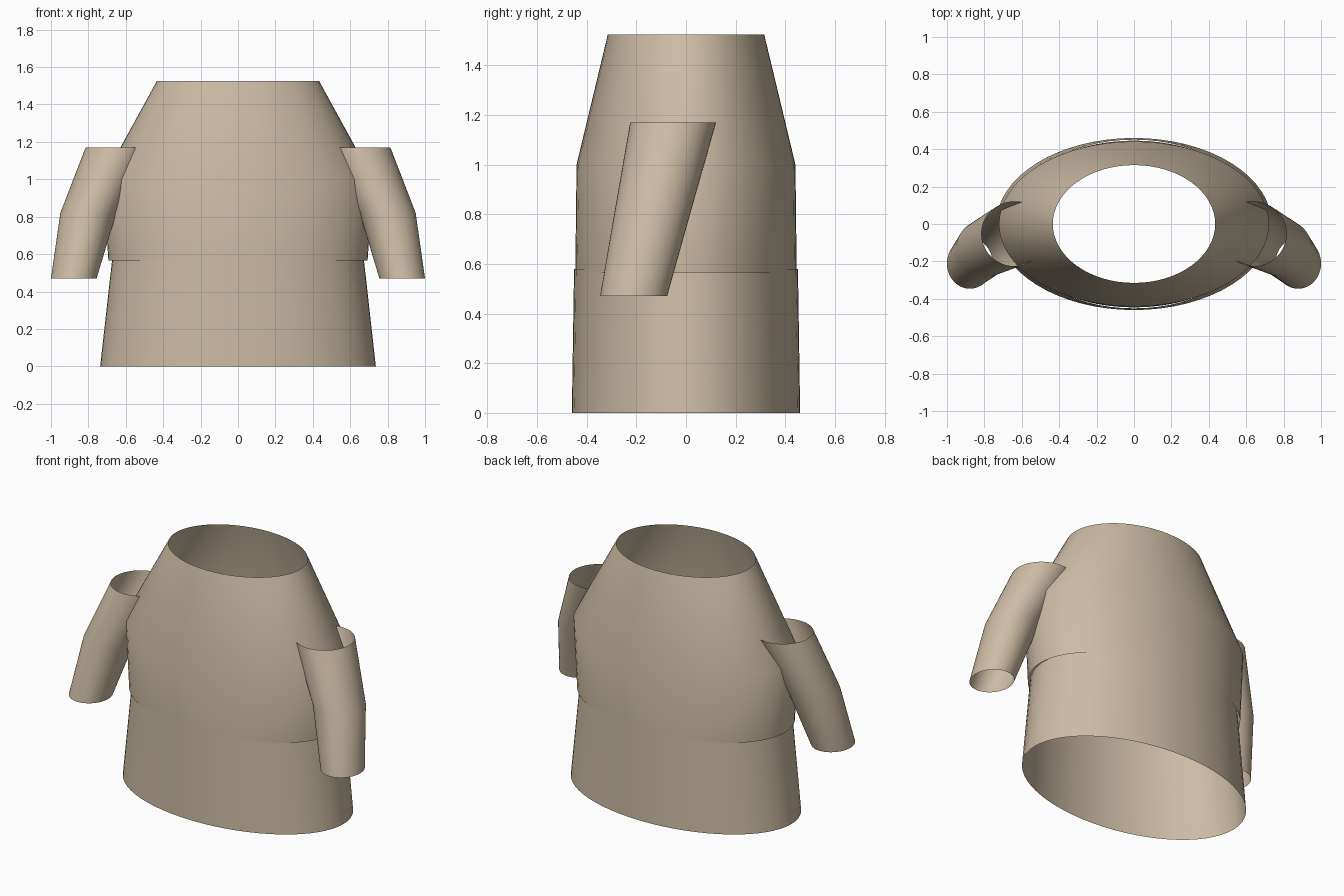
import bpy, bmesh
from math import sin, cos, tau, radians

if "Cube" in bpy.data.objects:
    bpy.data.objects.remove(bpy.data.objects["Cube"])

cloth = bpy.data.materials.new("tan_cloth")
cloth.diffuse_color = (0.60, 0.50, 0.37, 1)
cloth.use_nodes = True
cloth.node_tree.nodes["Principled BSDF"].inputs["Base Color"].default_value = cloth.diffuse_color


def tube(name, rings, sides=48):
    """Open tube lofted through ellipses (cx, cy, z, rx, ry)."""
    bm = bmesh.new()
    loops = [[bm.verts.new((cx + rx * cos(tau * i / sides),
                            cy + ry * sin(tau * i / sides), z))
              for i in range(sides)] for cx, cy, z, rx, ry in rings]
    for lo, hi in zip(loops, loops[1:]):
        for i in range(sides):
            j = (i + 1) % sides
            bm.faces.new((lo[i], lo[j], hi[j], hi[i]))
    mesh = bpy.data.meshes.new(name)
    bm.to_mesh(mesh)
    bm.free()
    mesh.materials.append(cloth)
    obj = bpy.data.objects.new(name, mesh)
    bpy.context.collection.objects.link(obj)
    bpy.ops.object.select_all(action='DESELECT')
    obj.select_set(True)
    bpy.context.view_layer.objects.active = obj
    bpy.ops.object.shade_smooth_by_angle(angle=radians(40))
    return obj


# Upper garment, narrowing to the open neck
tube("upper_body", [(0, 0, 0.565, 0.693, 0.446),
                    (0, 0, 1.00, 0.722, 0.441),
                    (0, 0, 1.525, 0.434, 0.315)], 64)

# Skirt, tucked against the upper garment
tube("skirt", [(0, 0, 0, 0.737, 0.46),
               (0, 0, 0.58, 0.672, 0.451)], 64)

# Bent sleeves, open at both ends
for side, label in ((-1, "left"), (1, "right")):
    tube(label + "_sleeve", [(side * 0.878, -0.211, 0.47, 0.122, 0.135),
                             (side * 0.80, -0.132, 0.82, 0.15, 0.154),
                             (side * 0.64, -0.052, 1.17, 0.175, 0.173)])
